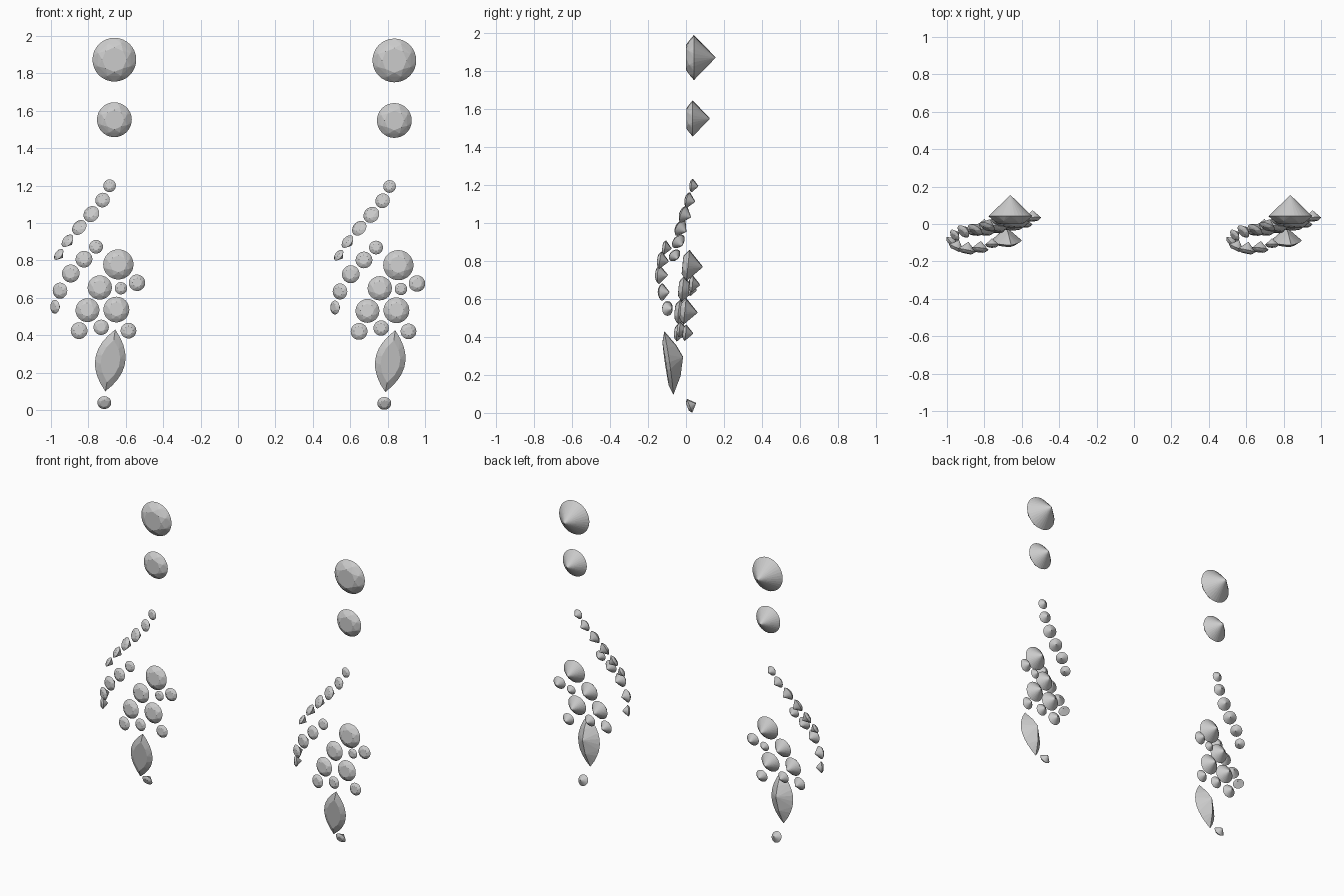
import bpy, bmesh
from math import sin, cos, pi
from mathutils import Vector, Matrix

if "Cube" in bpy.data.objects:
    bpy.data.objects.remove(bpy.data.objects["Cube"])


def hull_mesh(name, pts):
    bm = bmesh.new()
    for p in pts:
        bm.verts.new(p)
    bmesh.ops.convex_hull(bm, input=bm.verts[:])
    bmesh.ops.dissolve_limit(bm, angle_limit=0.01, verts=bm.verts[:], edges=bm.edges[:])
    bmesh.ops.recalc_face_normals(bm, faces=bm.faces[:])
    me = bpy.data.meshes.new(name)
    bm.to_mesh(me)
    bm.free()
    return me


def ring(n, r, z, turn=0.0):
    return [(r * cos(2 * pi * (i + turn) / n), r * sin(2 * pi * (i + turn) / n), z) for i in range(n)]


# Round brilliant cut: table, kite corners, girdle, culet (unit radius, depth centred)
round_cut = hull_mesh("round_cut", ring(8, 0.56, 0.66) + ring(8, 0.80, 0.53, 0.5)
                      + ring(32, 1.0, 0.31) + [(0, 0, -0.66)])


# Pointed oval cut: two arcs meeting at tips, keel behind
def almond(half_l, half_w, z, n=9):
    ts = [-1 + 2 * i / n for i in range(n + 1)]
    return [(s * half_w * (1 - abs(t) ** 2), t * half_l, z) for t in ts for s in (-1, 1)]


drop_cut = hull_mesh("drop_cut", almond(0.169, 0.081, 0) + almond(0.115, 0.052, 0.018, 5)
                     + [(0, 0.02, -0.078), (0, 0.085, -0.052), (0, -0.075, -0.052)])


def place(name, mesh, loc, normal, size=1.0, roll=0.0):
    # local z follows the facing direction, local y stays upright
    z = Vector(normal).normalized()
    x = Vector((0, 0, 1)).cross(z).normalized()
    y = z.cross(x)
    rot = Matrix((x, y, z)).transposed().to_4x4()
    ob = bpy.data.objects.new(name, mesh)
    ob.matrix_world = (Matrix.Translation(loc) @ rot @ Matrix.Rotation(roll, 4, 'Z')
                       @ Matrix.Scale(size, 4))
    bpy.context.collection.objects.link(ob)


F = (0, -1, 0)
# x, y, z, radius, facing
stud = [(-.661, .078, 1.873, .117, F), (-.661, .064, 1.552, .093, F)]
upper_strand = [
    (-.685, .043, 1.198, .034, (-.15, -.95, .1)),
    (-.721, .023, 1.120, .040, (-.25, -.92, .2)),
    (-.779, .00, 1.043, .045, (-.35, -.86, .32)),
    (-.842, -.02, .970, .044, (-.48, -.73, .42)),
    (-.904, -.033, .898, .040, (-.63, -.55, .53)),
    (-.951, -.055, .826, .034, (-.7, -.48, .53)),
]
lower_strand = [
    (-.759, -.10, .871, .037, (0, -.97, .15)),
    (-.822, -.12, .804, .045, (-.1, -.95, .15)),
    (-.891, -.126, .729, .048, (-.2, -.95, .05)),
    (-.946, -.113, .638, .043, (-.42, -.9, 0)),
    (-.970, -.09, .552, .037, (-.75, -.66, 0)),
]
cluster = [(x + .002, y, z - .005, r, ((x + .65) * .6, -1, .1)) for x, y, z, r in (
    (-.642, .035, .781, .081), (-.543, .045, .684, .044), (-.628, .035, .655, .033),
    (-.740, .005, .658, .065), (-.652, .015, .540, .069), (-.805, -.015, .537, .064),
    (-.733, -.02, .446, .041), (-.850, -.03, .428, .045), (-.588, .01, .428, .042))]
tip = [(-.715, .030, .044, .037, (0, -.92, -.38))]
parts = {"stud_gem": stud, "upper_strand_gem": upper_strand, "lower_strand_gem": lower_strand,
         "cluster_gem": cluster, "tip_gem": tip}

# The pair of earrings
for side, dx, dz in (("left", 0, 0), ("right", 1.497, -.004)):
    for part, gems in parts.items():
        for i, (x, y, z, r, n) in enumerate(gems):
            place(f"{side}_{part}_{i + 1}", round_cut, (x + dx, y, z + dz), n, r)
    place(f"{side}_drop_gem", drop_cut, (-.683 + dx, -.09, .265 + dz), (.05, -.98, -.15), 1, -0.15)
